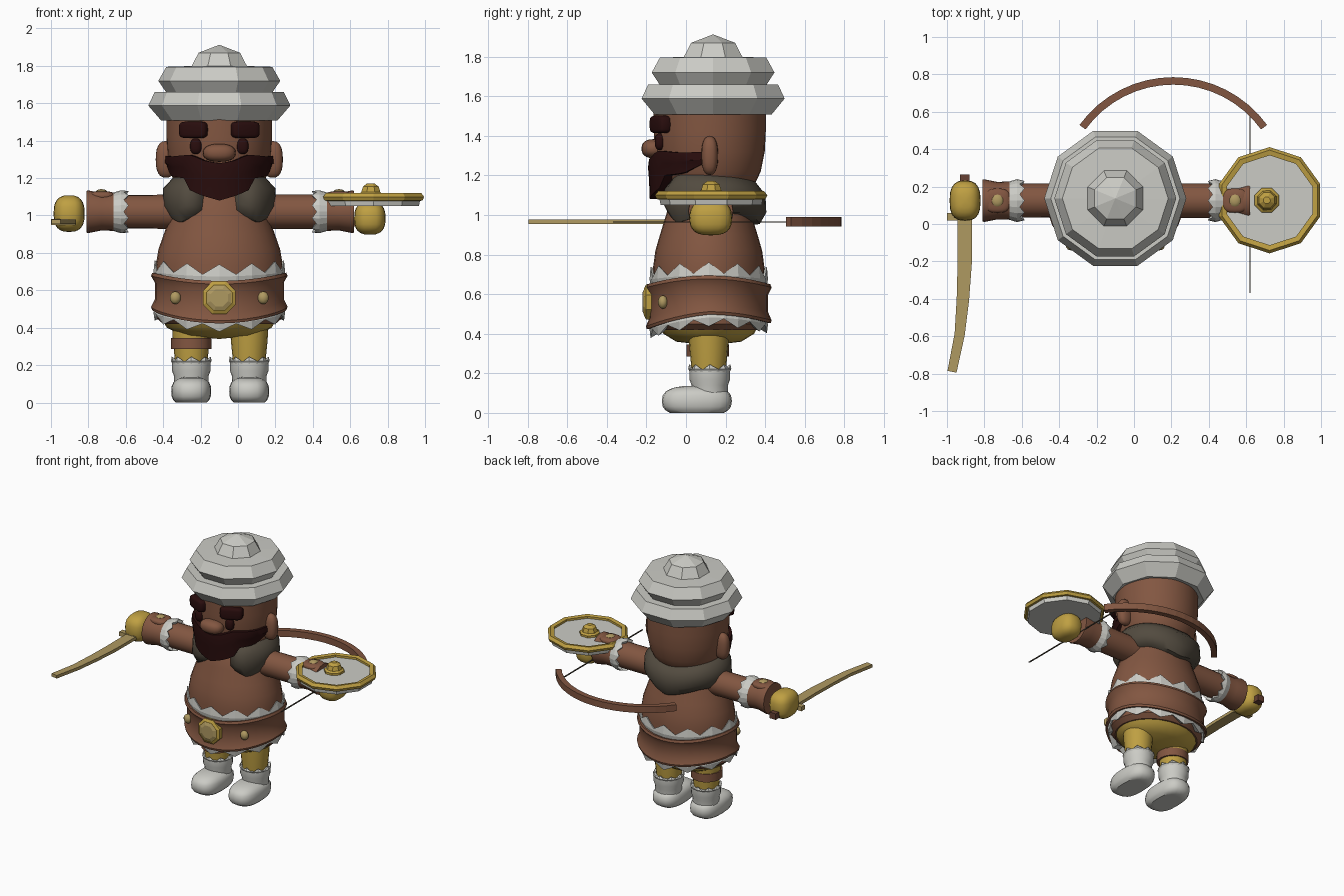
import bpy, bmesh, math
from mathutils import Matrix, Vector

if "Cube" in bpy.data.objects:
    bpy.data.objects.remove(bpy.data.objects["Cube"])

def mat(name, *c):
    m = bpy.data.materials.new(name)
    m.diffuse_color = (*c, 1)
    m.use_nodes = True
    m.node_tree.nodes["Principled BSDF"].inputs["Base Color"].default_value = m.diffuse_color
    return m

BROWN = mat("brown leather", .225, .094, .053)
WOOD = mat("dark wood", .13, .05, .032)
GOLD = mat("gold cloth", .52, .35, .055)
TAN = mat("pale brass", .43, .32, .12)
STEEL = mat("light grey", .60, .60, .56)
FUR = mat("dark fur", .085, .07, .05)
HAIR = mat("dark hair", .022, .004, .004)
CX, CY = -.10, .12
T = Matrix.Translation

def finish(name, bm, m, smooth=None):
    bmesh.ops.remove_doubles(bm, verts=bm.verts, dist=.0005)
    bmesh.ops.recalc_face_normals(bm, faces=bm.faces)
    me = bpy.data.meshes.new(name)
    bm.to_mesh(me)
    bm.free()
    me.materials.append(m)
    ob = bpy.data.objects.new(name, me)
    bpy.context.collection.objects.link(ob)
    if smooth:
        bpy.context.view_layer.objects.active = ob
        ob.select_set(True)
        bpy.ops.object.shade_smooth_by_angle(angle=math.radians(smooth))
        ob.select_set(False)
    return ob

def loft(name, loops, m, smooth=None, ring=True, wrap=False):
    """Skin loops of points; ring closes each loop, wrap joins last loop to first."""
    bm = bmesh.new()
    vs = [[bm.verts.new(p) for p in l] for l in loops]
    k = len(vs[0])
    pairs = list(zip(vs, vs[1:])) + ([(vs[-1], vs[0])] if wrap else [])
    for a, b in pairs:
        for i in range(k if ring else k - 1):
            j = (i + 1) % k
            bm.faces.new((a[i], a[j], b[j], b[i]))
    if not wrap:
        bm.faces.new(vs[0])
        bm.faces.new(vs[-1])
    return finish(name, bm, m, smooth)

def lathe(name, prof, m, at=(0, 0, 0), n=20, sy=1, axis='Z', turn=0, smooth=40, warp=None, closed=False):
    R = {'Z': Matrix(), 'X': Matrix.Rotation(math.pi / 2, 4, 'Y'), 'Y': Matrix.Rotation(math.pi / 2, 4, 'X')}[axis]
    M = T(at) @ R
    loops = []
    for k, (r, z) in enumerate(prof):
        loop = []
        for i in range(n):
            a = 2 * math.pi * i / n + turn
            rr, zz = warp(k, i, a, r, z) if warp else (r, z)
            loop.append(M @ Vector((max(rr, .002) * math.cos(a), max(rr, .002) * sy * math.sin(a), zz)))
        loops.append(loop)
    return loft(name, loops, m, smooth, wrap=closed)

def ball(name, at, size, m, p=1, floor=None, rot=0, seg=20):
    """Ellipsoid; p below 1 makes it boxier."""
    bm = bmesh.new()
    bmesh.ops.create_uvsphere(bm, u_segments=seg, v_segments=seg // 2 + 2, radius=1)
    M = T(at) @ Matrix.Rotation(rot, 4, 'Z')
    for v in bm.verts:
        v.co = M @ Vector([math.copysign(abs(c) ** p, c) * s for c, s in zip(v.co, size)])
        if floor is not None:
            v.co.z = max(v.co.z, floor)
    return finish(name, bm, m, 40)

def box(name, lo, hi, m):
    (a, b, c), (d, e, f) = lo, hi
    return loft(name, [[(a, b, z), (d, b, z), (d, e, z), (a, e, z)] for z in (c, f)], m)

def zigzag(name, r, z0, z1, depth, n, at, sy=1, axis='Z', flare=.015, wave=None):
    """Ring of fur points: root at z0, tips at z1."""
    s = math.copysign(1, z1 - z0)
    prof = [(r - .04, z0), (r, z0), (r + flare, (z0 + z1) / 2), (r + flare * .6, z1), (r - .03, z1 - s * .02)]
    def warp(k, i, a, r, z):
        if k in (3, 4) and i % 2:
            z -= s * depth
        return r, z + (wave(a, z) if wave else 0)
    return lathe(name, prof, STEEL, at, 2 * n, sy, axis, 0, None, warp, True)

def band(name, angles, section, m, sy=1, smooth=40):
    """Sweep section(a) -> [(r, z)] around the body axis; a = 0 is the front."""
    loops = []
    for a in angles:
        t = math.radians(a)
        loops.append([(CX + r * math.sin(t), CY - r * sy * math.cos(t), z) for r, z in section(a)])
    return loft(name, loops, m, smooth)

def lerp(tab, x):
    for (a, b), (c, d) in zip(tab, tab[1:]):
        if x <= c:
            return b + (d - b) * (x - a) / (c - a)
    return tab[-1][1]

# Helmet: faceted ten-sided tiers and cap
HC = (CX, .137, 0)
lathe("helmet", [(.2, 1.53), (.31, 1.507), (.38, 1.588), (.345, 1.66), (.285, 1.66), (.326, 1.72),
                 (.283, 1.795), (.12, 1.80)], STEEL, HC, 10, smooth=None)
lathe("helmet_cap", [(.165, 1.79), (.12, 1.87), (0, 1.912)], STEEL, HC, 8, turn=math.pi / 8, smooth=None)

# Head and face
lathe("head", [(0, 1.06), (.15, 1.08), (.22, 1.14), (.258, 1.22), (.278, 1.32), (.283, 1.42), (.283, 1.54)],
      BROWN, (CX, CY, 0), 32)
ball("nose", (CX, -.165, 1.335), (.088, .06, .048), BROWN, .85)
for s, side in ((-1, "left"), (1, "right")):
    ball("ear_" + side, (CX + s * .285, .12, 1.30), (.055, .042, .098), BROWN, .8)
    ball("eye_" + side, (CX + s * .125, -.133, 1.37), (.031, .025, .042), HAIR, .8)
    ball("brow_" + side, (CX + s * .135, -.125, 1.458), (.08, .04, .045), HAIR, .45, rot=s * .42)

# Beard and moustache
CHIN = [(0, 1.08), (20, 1.11), (33, 1.14), (40, 1.20), (62, 1.21), (88, 1.27)]
TOP = [(0, 1.28), (14, 1.29), (30, 1.325), (60, 1.315), (88, 1.32)]
def beard(a):
    b, t = lerp(CHIN, abs(a)), lerp(TOP, abs(a))
    k = .02 * math.cos(math.radians(a))
    return [(.2, t), (.287 + k, t), (.292 + k, t - .04), (.287 + k, (b + t) / 2), (.275 + k * 1.4, b), (.17, b)]
band("beard", range(-88, 89, 8), beard, HAIR)

# Fur collar with thick front lobes, hanging lower at the back
def collar(a):
    d = abs(a - 180)
    e = min(1, math.sqrt(max(0, 156 - d) / 22) + .25)
    low = lerp([(0, .94), (50, 1.0), (90, 1.0), (130, .95), (156, 1.02)], d)
    hi = lerp([(0, 1.17), (60, 1.20), (130, 1.22), (156, 1.17)], d)
    h = hi - low
    return [(.18, hi), (.2 + .05 * e, hi - .01), (.22 + .08 * e, low + h * .7), (.22 + .085 * e, low + h * .3),
            (.22 + .05 * e, low + .01), (.2, low)]
band("fur_collar", range(24, 337, 8), collar, FUR, .94, 50)

# Robe, breeches and belt
BODY = (CX, .115, 0)
lathe("robe", [(.30, .42), (.335, .45), (.335, .60), (.34, .73), (.325, .82), (.297, .90), (.26, 1.0),
               (.225, 1.10), (.15, 1.18)], BROWN, BODY, 32, .83)
lathe("breeches", [(.31, .45), (.28, .40), (.2, .36), (0, .34)], GOLD, BODY, 24, .82)
def sag(a, z):
    front = max(0, -math.sin(a))
    return .022 * math.cos(2 * a) - (.03 * front if z < .55 else 0)
lathe("belt", [(.32, .665), (.358, .672), (.365, .655), (.345, .62), (.345, .53), (.365, .49), (.36, .475), (.32, .48)],
      BROWN, BODY, 32, .87, smooth=30, warp=lambda k, i, a, r, z: (r, z + sag(a, z)), closed=True)
zigzag("waist_fur", .337, .62, .75, .055, 12, BODY, .85, wave=lambda a, z: sag(a, .6) * .5)
zigzag("hem_fur", .337, .51, .42, .04, 12, BODY, .85, wave=lambda a, z: sag(a, z) * .8)
lathe("buckle_rim", [(.095, -.03), (.095, .012), (.075, .022), (.06, .02)], GOLD, (CX, -.19, .56), 8, axis='Y',
      turn=math.pi / 8, smooth=None)
lathe("buckle", [(.076, 0), (.076, .02), (.05, .03)], TAN, (CX, -.19, .56), 8, axis='Y', turn=math.pi / 8, smooth=None)
for s in (-1, 1):
    ball("belt_stud", (CX + s * .235, -.117, .56), (.031, .025, .034), TAN, seg=10)

# Legs and boots
for x, side in ((-.25, "left"), (.06, "right")):
    lathe("leg_" + side, [(.105, .44), (.098, .33), (.085, .2)], GOLD, (x, .115, 0), 20)
    lathe("boot_shaft_" + side, [(.095, .05), (.092, .14), (.103, .17), (.102, .22), (.07, .225)], STEEL, (x, .12, 0), 20)
    ball("boot_foot_" + side, (x, .055, .06), (.107, .177, .078), STEEL, .75, 0)
    zigzag("boot_fur_" + side, .097, .20, .245, .03, 8, (x, .12, 0), flare=.012)
lathe("leg_strap", [(.08, .285), (.108, .285), (.108, .345), (.08, .345)], BROWN, (-.25, .11, 0), 16, closed=True)

# Arms, cuffs and hands
AZ = 1.02
lathe("arms", [(.09, -.70), (.092, -.1), (.092, .55)], BROWN, (0, .125, AZ), 20, axis='X')
for s, x0, x1, side in ((-1, -.65, -.81, "left"), (1, .46, .62, "right")):
    m = (x0 + x1) / 2
    lathe("cuff_" + side, [(.08, x0), (.103, x0), (.1, m), (.114, x1 - s * .01), (.112, x1), (.05, x1)], BROWN,
          (0, .125, AZ), 20, axis='X')
    zigzag("cuff_fur_" + side, .103, x0 + s * .015, x0 - s * .065, .025, 10, (0, .125, AZ), axis='X', flare=.012)
    ball("cuff_pad_" + side, (m, .125, 1.105), (.07, .065, .025), BROWN, .7)
    ball("cuff_stud_" + side, (m, .125, 1.127), (.031, .034, .014), TAN, seg=10)
ball("hand_left", (-.903, .125, 1.01), (.083, .108, .098), GOLD, .75)
ball("hand_right", (.705, .125, .985), (.084, .108, .088), GOLD, .75)

# Curved sword held forwards
path = [(-.905, .05, .04), (-.905, -.2, .038), (-.915, -.4, .033), (-.932, -.585, .027), (-.973, -.785, .024)]
loft("sword_blade", [[(x - w, y, .955), (x + w, y - .01, .955), (x + w, y - .01, .978), (x - w, y, .978)]
                     for x, y, w in path], TAN)
box("sword_guard", (-1.0, .02, .95), (-.87, .06, .982), TAN)
box("sword_grip", (-.93, .05, .945), (-.88, .265, .99), WOOD)

# Bow and its thin string
arc = []
for i in range(17):
    t = math.radians(-54 + 108 * i / 16)
    c, h = .21, .6
    arc.append([(c + r * math.sin(t) * 1.0, .165 + r * math.cos(t) , z)
                for r, z in ((h - .02, .942), (h + .02, .942), (h + .02, .99), (h - .02, .99))])
loft("bow", arc, BROWN, None)
box("bow_string", (.617, -.37, .961), (.624, .59, .968), FUR)

# Round ten-sided shield lying flat on the hand
SH = (.725, .127, 0)
Q = math.pi / 2
lathe("shield_rim", [(.24, 1.115), (.268, 1.12), (.284, 1.10), (.275, 1.08), (.24, 1.075)], GOLD, SH, 10, turn=Q,
      smooth=None, closed=True)
lathe("shield_board", [(.255, 1.05), (.262, 1.085), (.25, 1.10)], STEEL, SH, 10, turn=Q, smooth=None)
lathe("shield_boss", [(.07, 1.095), (.07, 1.115), (.055, 1.125), (.045, 1.155), (.02, 1.172)], GOLD, (.71, .127, 0), 8,
      turn=.4, smooth=None)
